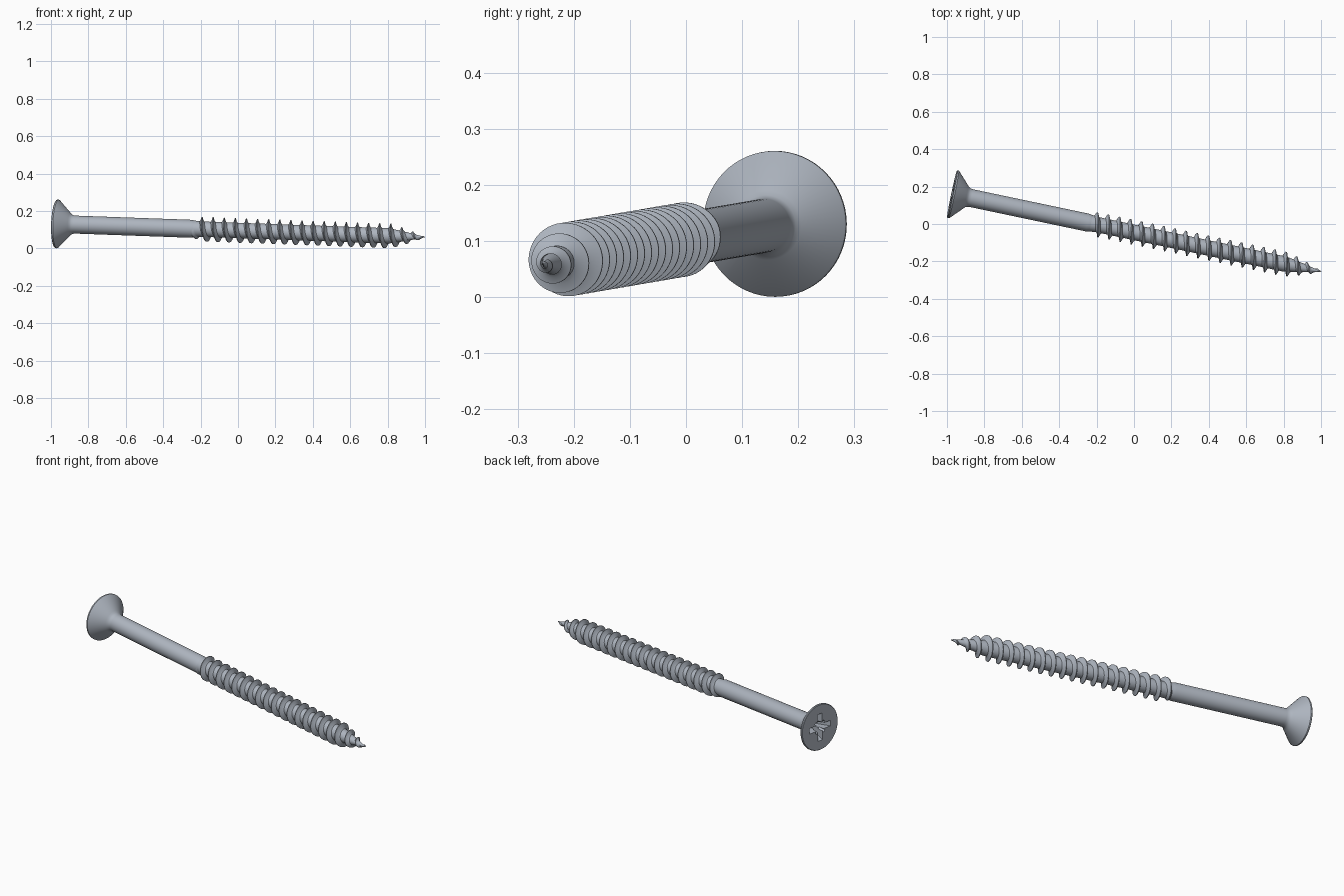
import bpy, bmesh
from math import pi, cos, sin
from mathutils import Vector, Matrix

cube = bpy.data.objects.get("Cube")
if cube:
    bpy.data.objects.remove(cube, do_unlink=True)

# One steel colour
steel = bpy.data.materials.new("grey steel")
steel.use_nodes = True
COLOUR = (0.42, 0.46, 0.52, 1)
steel.diffuse_color = COLOUR
steel.node_tree.nodes["Principled BSDF"].inputs["Base Color"].default_value = COLOUR

# Screw axis, from the centre of the head face to the tip
START, TIP = Vector((-0.973, 0.16, 0.131)), Vector((1.0, -0.255, 0.06))
LENGTH = (TIP - START).length
ax = (TIP - START).normalized()
ay = Vector((0, 0, 1)).cross(ax).normalized()
az = ax.cross(ay)
PLACE = Matrix.Translation(START) @ Matrix((ax, ay, az)).transposed().to_4x4()


def interpolate(points, s):
    for (s0, r0), (s1, r1) in zip(points, points[1:]):
        if s <= s1:
            return r0 + (r1 - r0) * max(0, s - s0) / (s1 - s0)
    return points[-1][1]


def loft(bm, rings, closed_profile=True):
    """Join rings of points into a tube with capped ends."""
    rows = [[bm.verts.new(p) for p in ring] for ring in rings]
    n = len(rows[0])
    for a, b in zip(rows, rows[1:]):
        for i in range(n):
            j = (i + 1) % n
            bm.faces.new((a[i], a[j], b[j], b[i]))
    bm.faces.new(rows[0][::-1])
    bm.faces.new(rows[-1])


def make_object(name, bm):
    bmesh.ops.recalc_face_normals(bm, faces=bm.faces)
    mesh = bpy.data.meshes.new(name)
    bm.to_mesh(mesh)
    bm.free()
    mesh.materials.append(steel)
    obj = bpy.data.objects.new(name, mesh)
    bpy.context.collection.objects.link(obj)
    obj.matrix_world = PLACE
    return obj


def smooth(obj, angle):
    bpy.ops.object.select_all(action='DESELECT')
    obj.select_set(True)
    bpy.context.view_layer.objects.active = obj
    bpy.ops.object.shade_smooth_by_angle(angle=angle)


def turned(name, profile, sides=64):
    bm = bmesh.new()
    loft(bm, [[(s, r * cos(2 * pi * i / sides), r * sin(2 * pi * i / sides))
               for i in range(sides)] for s, r in profile])
    return make_object(name, bm)


def blade(name, angle, reach, width, depth):
    """Tapered double-ended blade used to cut the driver recess."""
    bm = bmesh.new()
    rings = []
    for s, k in ((-0.02, 1.1), (depth, 0.5)):
        y, z = reach * k, width * (0.6 + 0.4 * k)
        rings.append([(s, u * cos(angle) - v * sin(angle), u * sin(angle) + v * cos(angle))
                      for u, v in ((-y, -z), (y, -z), (y, z), (-y, z))])
    loft(bm, rings)
    return make_object(name, bm)


# Countersunk head and plain shank in one turned piece
body = turned("head_and_shank", [
    (0, 0.127), (0.003, 0.13), (0.010, 0.13), (0.014, 0.127),
    (0.076, 0.062), (0.084, 0.054), (0.092, 0.050), (0.104, 0.048),
    (0.74, 0.048), (0.76, 0.044)])

# Cross-shaped driver recess with thin diagonal slots
cutters = [blade("recess_cutter", pi / 4 * i, 0.05 if i % 2 else 0.078,
                 0.007 if i % 2 else 0.016, 0.03 if i % 2 else 0.075) for i in range(4)]
for cutter in cutters:
    cutter.hide_render = True
    cut = body.modifiers.new("recess", 'BOOLEAN')
    cut.operation = 'DIFFERENCE'
    cut.solver = 'EXACT'
    cut.object = cutter
bpy.context.view_layer.update()
carved = bpy.data.meshes.new_from_object(
    body.evaluated_get(bpy.context.evaluated_depsgraph_get()))
body.modifiers.clear()
body.data = carved
for cutter in cutters:
    bpy.data.objects.remove(cutter, do_unlink=True)
smooth(body, 0.5)

# Threaded core with a pointed tip
CORE = [(0.75, 0.045), (0.80, 0.041), (1.82, 0.041), (1.92, 0.023), (LENGTH, 0.001)]
core = turned("threaded_core", CORE)
smooth(core, 0.5)

# Right-handed thread that fades in and shrinks along the tip
PITCH, FIRST, LAST, STEPS = 0.0607, 0.75, LENGTH - 0.012, 48
CREST = [(FIRST, 0.044), (0.785, 0.066), (1.83, 0.066),
         (1.90, 0.046), (1.95, 0.028), (LENGTH, 0.004)]
count = int((LAST - FIRST) / PITCH * STEPS)
rings = []
for i in range(count + 1):
    s = FIRST + i * PITCH / STEPS
    t = 2 * pi * (s - 0.781) / PITCH
    inner, outer = interpolate(CORE, s), interpolate(CREST, s)
    mid = inner + 0.3 * (outer - inner)
    rings.append([(s + d, r * cos(t), r * sin(t)) for d, r in (
        (-0.015, inner * 0.95), (-0.008, mid), (-0.002, outer),
        (0.002, outer), (0.008, mid), (0.015, inner * 0.95))])
bm = bmesh.new()
loft(bm, rings)
thread = make_object("screw_thread", bm)
smooth(thread, 0.6)
